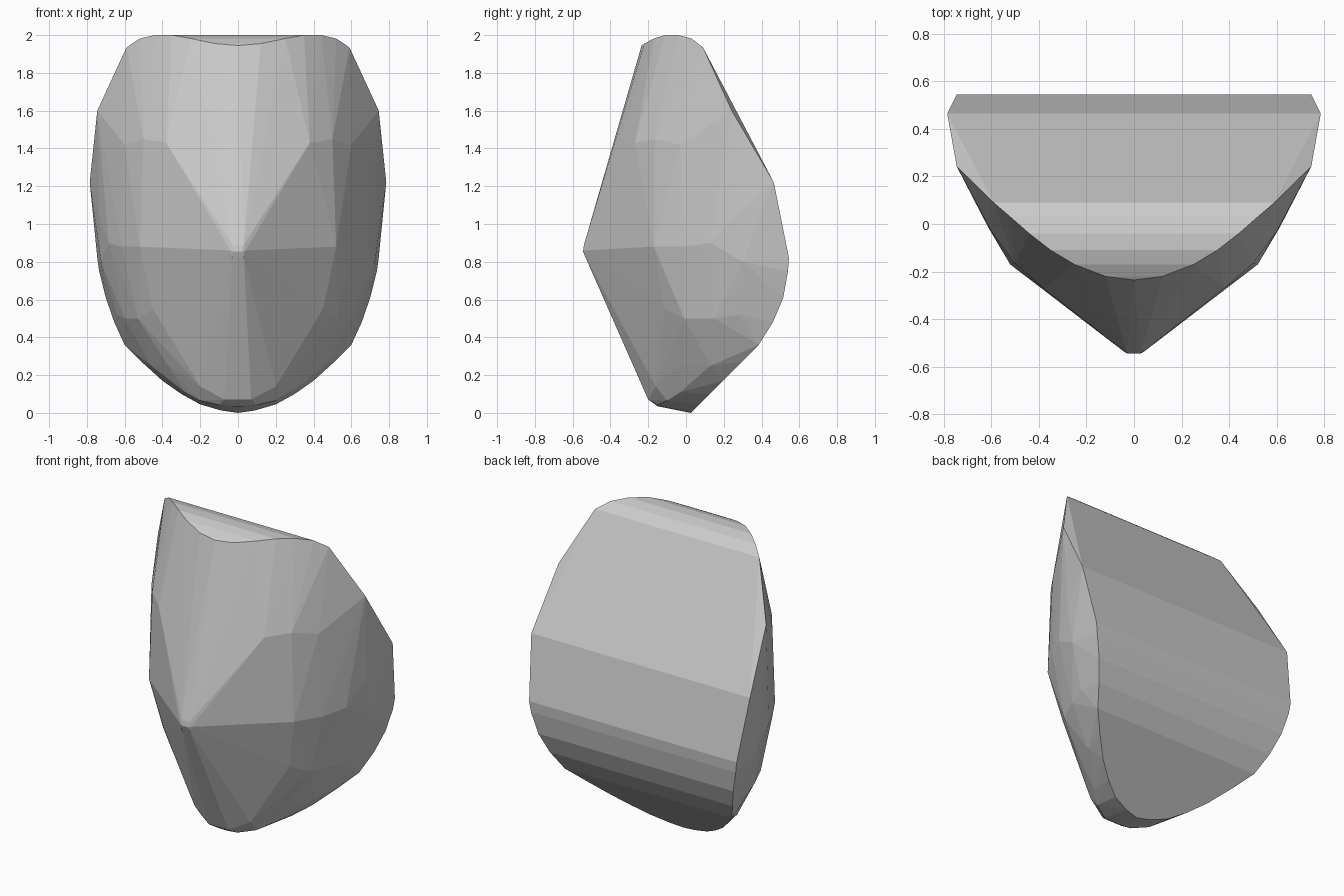
import bpy, bmesh
from math import radians

# right-hand half of each contour; mirrored below
top_rim = [(0, -.235, 1.945), (.12, -.22, 1.955), (.25, -.17, 1.982), (.35, -.11, 2.0),
           (.44, -.04, 2.0), (.52, .03, 1.982), (.59, .09, 1.935)]
back_rim = [(.745, .242, 1.60), (.785, .465, 1.22), (.745, .545, .82), (.735, .54, .75),
            (.70, .515, .61), (.655, .46, .48), (.60, .385, .36), (.51, .295, .27),
            (.40, .195, .17), (.30, .125, .10), (.20, .07, .045), (.09, .038, .013), (0, .025, 0)]
nose = [(.025, -.545, .855), (.04, -.538, .86), (.03, -.54, .89), (.03, -.535, .83)]
chin = [(.07, -.20, .07), (.10, -.15, .042), (.03, -.15, .035), (.20, -.16, .14),
        (.20, -.10, .065), (.28, -.03, .11)]
cheek = [(.38, -.27, 1.43), (.50, -.165, 1.45), (.60, -.03, 1.42), (.52, -.17, .88),
         (.615, -.01, .88), (.45, -.115, .55), (.53, -.01, .50), (.37, -.03, .25)]
side = [(.66, .08, 1.30), (.685, .13, .90), (.735, .27, 1.05), (.725, .3, .8),
        (.60, .15, .50), (.64, .28, .52), (.46, .13, .25)]

# faceted convex shell stretched over the contours
bm = bmesh.new()
for x, y, z in top_rim + back_rim + nose + chin + cheek + side:
    bm.verts.new((x, y, z))
    if x > 0:
        bm.verts.new((-x, y, z))
res = bmesh.ops.convex_hull(bm, input=bm.verts[:])
loose = [v for v in bm.verts if not v.link_faces]
bmesh.ops.delete(bm, geom=loose, context='VERTS')
# merge coplanar triangles into clean strips
bmesh.ops.dissolve_limit(bm, angle_limit=radians(1), verts=bm.verts[:], edges=bm.edges[:])
bmesh.ops.recalc_face_normals(bm, faces=bm.faces[:])

mesh = bpy.data.meshes.new("faceted_shell")
bm.to_mesh(mesh)
bm.free()
shell = bpy.data.objects.new("faceted_shell", mesh)
bpy.context.collection.objects.link(shell)
